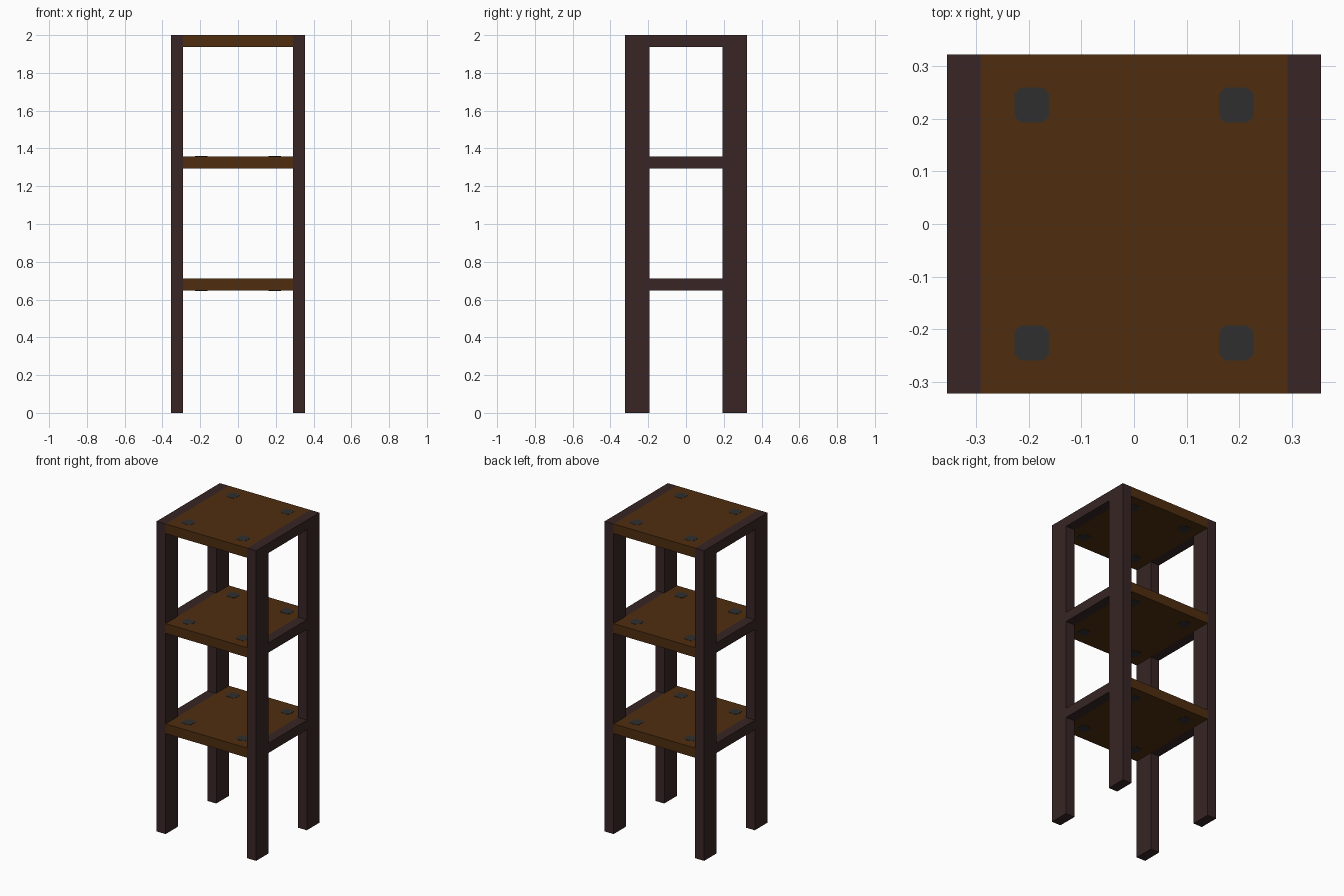
import bpy, bmesh, math

if "Cube" in bpy.data.objects:
    bpy.data.objects.remove(bpy.data.objects["Cube"])


def material(name, rgb):
    m = bpy.data.materials.new(name)
    m.diffuse_color = (*rgb, 1)
    m.use_nodes = True
    m.node_tree.nodes["Principled BSDF"].inputs["Base Color"].default_value = m.diffuse_color
    return m


board_wood = material("brown board wood", (0.078, 0.027, 0.0048))
frame_wood = material("dark frame wood", (0.040, 0.0185, 0.0185))
iron = material("dark iron", (0.028, 0.028, 0.028))


def box(name, lo, hi, mat):
    """Box between two opposite corners."""
    bm = bmesh.new()
    bmesh.ops.create_cube(bm, size=1)
    for v in bm.verts:
        v.co = [lo[i] if v.co[i] < 0 else hi[i] for i in range(3)]
    return finish(name, bm, mat)


def finish(name, bm, mat):
    me = bpy.data.meshes.new(name)
    bm.to_mesh(me)
    bm.free()
    me.materials.append(mat)
    ob = bpy.data.objects.new(name, me)
    bpy.context.collection.objects.link(ob)
    return ob


def bolt(name, x, y, z0, z1):
    """Square peg with chamfered corners running through a board."""
    r, c = 0.033, 0.021
    pts = [(r, -c), (r, c), (c, r), (-c, r), (-r, c), (-r, -c), (-c, -r), (c, -r)]
    bm = bmesh.new()
    face = bm.faces.new([bm.verts.new((x + a, y + b, z0)) for a, b in pts])
    ext = bmesh.ops.extrude_face_region(bm, geom=[face])
    for v in ext["geom"]:
        if isinstance(v, bmesh.types.BMVert):
            v.co.z = z1
    bmesh.ops.recalc_face_normals(bm, faces=bm.faces)
    return finish(name, bm, iron)


X0, X1 = 0.291, 0.355      # inner and outer faces of the side frames
Y0, Y1 = 0.194, 0.322      # inner and outer faces of the legs
T = 0.0625                 # board thickness
levels = [("lower", 0.648), ("middle", 1.295), ("top", 2 - T)]

# Four legs
for sx, side in ((-1, "left"), (1, "right")):
    xs = sorted((sx * X0, sx * X1))
    for sy, end in ((-1, "front"), (1, "back")):
        ys = sorted((sy * Y0, sy * Y1))
        box(f"{end}_{side}_leg", (xs[0], ys[0], 0), (xs[1], ys[1], 2), frame_wood)
    # Side rails between the legs
    for level, z in levels:
        box(f"{level}_{side}_rail", (xs[0], -Y0, z), (xs[1], Y0, z + T), frame_wood)

# Shelf boards, each with four bolts
for level, z in levels:
    box(f"{level}_shelf", (-X0, -Y1, z), (X0, Y1, z + T), board_wood)
    for sx in (-1, 1):
        for sy in (-1, 1):
            bolt(f"{level}_shelf_bolt", sx * 0.194, sy * 0.226, z - 0.0015, z + T + (0 if level == "top" else 0.0015) + (0.001 if level == "top" else 0))
